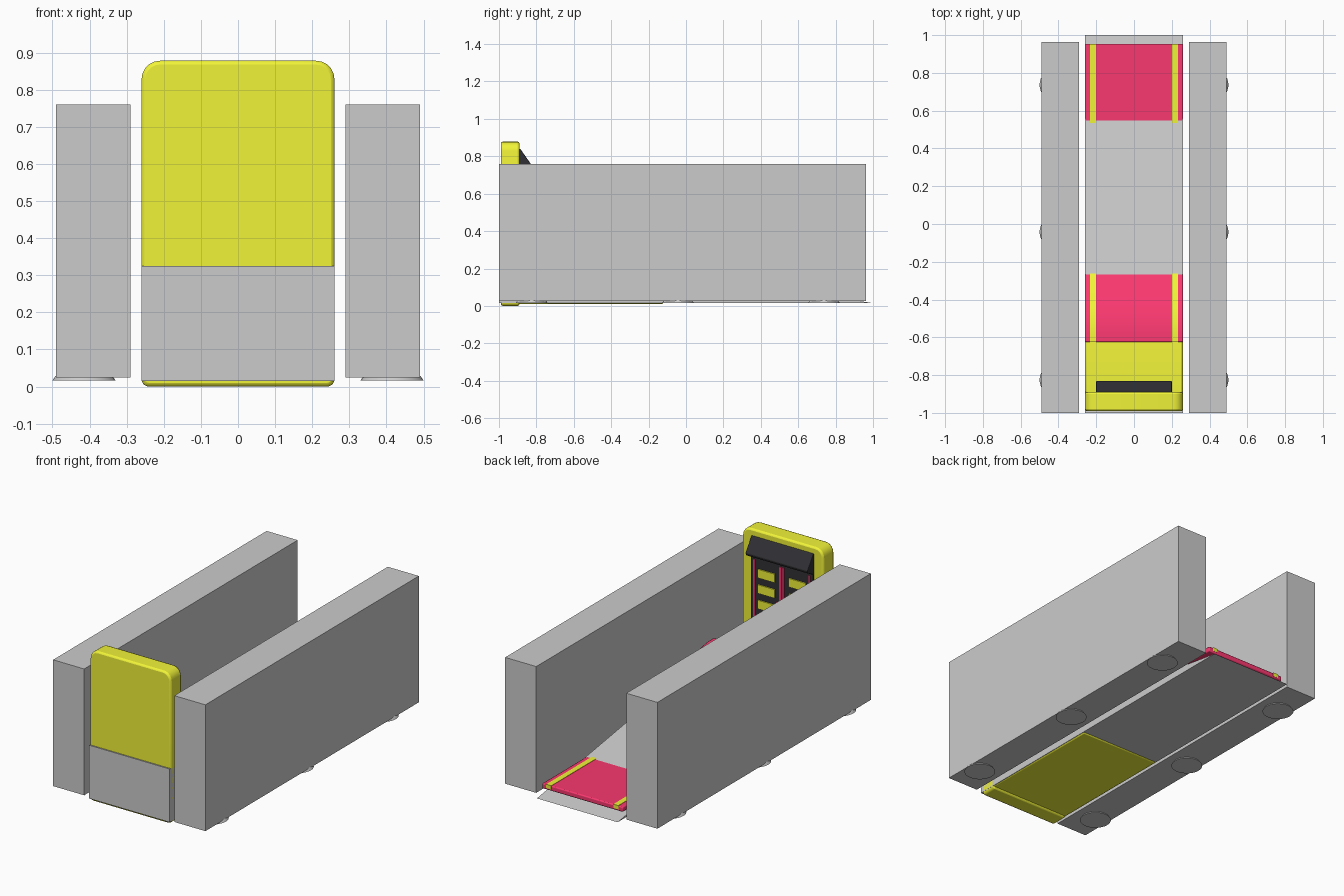
import bpy, bmesh, math

if "Cube" in bpy.data.objects:
    bpy.data.objects.remove(bpy.data.objects["Cube"])

def material(name, r, g, b):
    m = bpy.data.materials.new(name)
    m.diffuse_color = (r, g, b, 1)
    m.use_nodes = True
    m.node_tree.nodes["Principled BSDF"].inputs["Base Color"].default_value = m.diffuse_color
    return m

YELLOW = material("yellow", 0.88, 0.9, 0.04)
RED = material("red", 0.95, 0.04, 0.16)
BLACK = material("black", 0.03, 0.03, 0.035)

def finish(name, bm, mat=None, bevel=0, segments=2, smooth=False):
    bmesh.ops.recalc_face_normals(bm, faces=bm.faces)
    me = bpy.data.meshes.new(name)
    bm.to_mesh(me)
    bm.free()
    ob = bpy.data.objects.new(name, me)
    bpy.context.collection.objects.link(ob)
    if mat:
        me.materials.append(mat)
    if bevel:
        b = ob.modifiers.new("bevel", 'BEVEL')
        b.width, b.segments = bevel, segments
        b.limit_method, b.angle_limit = 'ANGLE', math.radians(40)
    if smooth:
        bpy.ops.object.select_all(action='DESELECT')
        ob.select_set(True)
        bpy.context.view_layer.objects.active = ob
        bpy.ops.object.shade_smooth_by_angle(angle=math.radians(35))
    return ob

def extrude(name, points, vec, mat=None, **kw):
    """Solid made by sweeping a closed outline along vec."""
    bm = bmesh.new()
    face = bm.faces.new([bm.verts.new(p) for p in points])
    new = bmesh.ops.extrude_face_region(bm, geom=[face])["geom"]
    bmesh.ops.translate(bm, vec=vec, verts=[g for g in new if isinstance(g, bmesh.types.BMVert)])
    return finish(name, bm, mat, **kw)

def side_solid(name, profile, x0, x1, mat=None, **kw):
    return extrude(name, [(x0, y, z) for y, z in profile], (x1 - x0, 0, 0), mat, **kw)

def box(name, x0, x1, y0, y1, z0, z1, mat=None, **kw):
    return side_solid(name, [(y0, z0), (y1, z0), (y1, z1), (y0, z1)], x0, x1, mat, **kw)

# side walls with round feet
for side, s in (("left", -1), ("right", 1)):
    a, b = sorted((s * 0.29, s * 0.49))
    box(side + "_wall", a, b, -1.0, 0.963, 0.025, 0.76)
    for i, y in enumerate((-0.825, -0.043, 0.737)):
        bm = bmesh.new()
        bmesh.ops.create_cone(bm, cap_ends=True, segments=32, radius1=0.085, radius2=0.07, depth=0.022)
        bmesh.ops.translate(bm, vec=(s * 0.415, y, 0.027), verts=bm.verts)
        finish(f"{side}_foot_{i + 1}", bm, smooth=True)

# plain ramp wedge
side_solid("ramp_wedge", [(-1.0, 0.015), (1.0, 0.015), (-1.0, 0.325)], -0.26, 0.26)

# S-shaped carpet running from the platform to the ground
def carpet_z(y):
    t = min(max((y + 0.6) / 0.68, 0), 1)
    return 0.085 + 0.245 * (0.5 + 0.5 * math.cos(math.pi * t))

def strip(y0, y1, low, high, n=32):
    ys = [y0 + (y1 - y0) * i / n for i in range(n + 1)]
    return [(y, carpet_z(y) + high) for y in ys] + [(y, carpet_z(y) + low) for y in reversed(ys)]

side_solid("carpet", strip(-0.625, 0.953, -0.03, 0), -0.26, 0.26, RED, bevel=0.006, smooth=True)
for side, s in (("left", -1), ("right", 1)):
    a, b = sorted((s * 0.2, s * 0.232))
    side_solid(side + "_carpet_stripe", strip(-0.624, 0.954, -0.02, 0.002), a, b, YELLOW, smooth=True)

# yellow platform under the top of the carpet
top = [(y, carpet_z(y) - 0.015) for y in (-0.9, -0.6, -0.5, -0.4, -0.3, -0.2, -0.12)]
side_solid("platform", top + [(-0.12, 0.01), (-0.9, 0.01)], -0.259, 0.259, YELLOW,
           bevel=0.01, smooth=True)

# tall yellow end panel with rounded corners
outline = []
for cx, cz, r, start in ((0.21, 0.828, 0.05, 0), (-0.21, 0.828, 0.05, 90),
                         (-0.24, 0.023, 0.02, 180), (0.24, 0.023, 0.02, 270)):
    for k in range(6):
        a = math.radians(start + 18 * k)
        outline.append((cx + r * math.cos(a), -0.99, cz + r * math.sin(a)))
# lower corners stand on the ground
outline = [(x, y, z - 0.003 if z < 0.1 else z) for x, y, z in outline]
extrude("end_panel", outline, (0, 0.1, 0), YELLOW, bevel=0.01, smooth=True)

# slanted black sign above the doors
side_solid("sign", [(-0.895, 0.84), (-0.886, 0.84), (-0.83, 0.76), (-0.836, 0.745), (-0.895, 0.715)],
           -0.2, 0.2, BLACK, bevel=0.004)

# double doors with red trim and yellow bars
box("door_trim", -0.2, 0.2, -0.9, -0.884, 0.3, 0.725, BLACK)
for side, s in (("left", -1), ("right", 1)):
    def part(name, x0, x1, y1, z0, z1, mat):
        a, b = sorted((s * x0, s * x1))
        box(f"{side}_{name}", a, b, -0.89, y1, z0, z1, mat)
    part("door_inner_trim", 0.002, 0.016, -0.879, 0.3, 0.71, RED)
    part("door_outer_trim", 0.172, 0.184, -0.879, 0.3, 0.71, RED)
    part("door_handle", 0.016, 0.035, -0.872, 0.46, 0.5, RED)
    for i in range(4):
        z = 0.365 + 0.09 * i
        part(f"door_bar_{i + 1}", 0.045, 0.155, -0.877, z - 0.025, z + 0.025, YELLOW)
